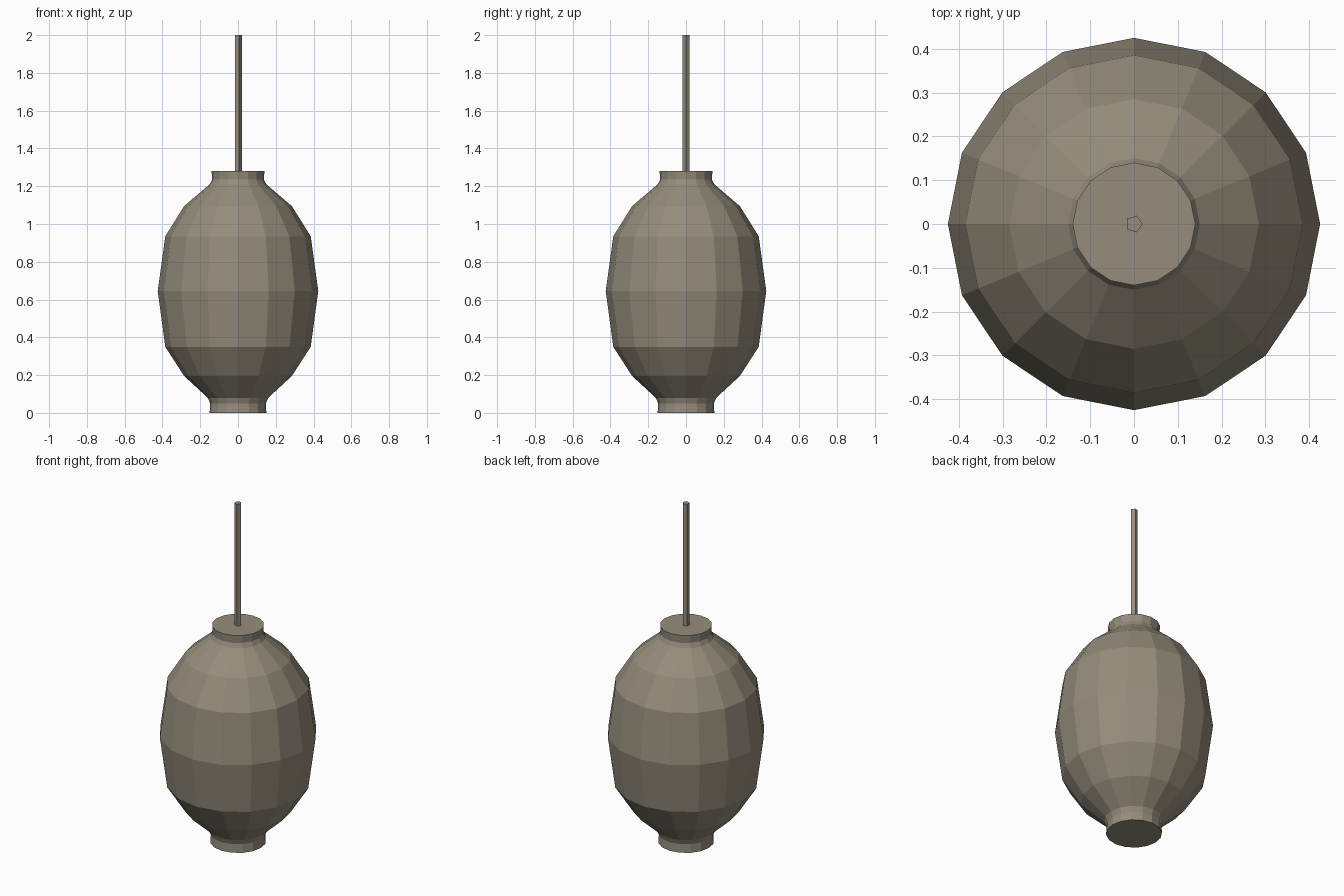
import bpy, bmesh
from math import cos, sin, tau

cube = bpy.data.objects.get("Cube")
if cube:
    bpy.data.objects.remove(cube, do_unlink=True)

mat = bpy.data.materials.new("warm_grey")
mat.use_nodes = True
colour = (0.30, 0.265, 0.20, 1)
mat.diffuse_color = colour
mat.node_tree.nodes["Principled BSDF"].inputs["Base Color"].default_value = colour


def lathe(name, profile, sides):
    """Flat-shaded closed solid from (radius, height) pairs, bottom to top."""
    bm = bmesh.new()
    rings = [[bm.verts.new((r * cos(tau * i / sides), r * sin(tau * i / sides), z))
              for i in range(sides)] for r, z in profile]
    for low, high in zip(rings, rings[1:]):
        for i in range(sides):
            j = (i + 1) % sides
            bm.faces.new((low[i], low[j], high[j], high[i]))
    bm.faces.new(rings[0][::-1])
    bm.faces.new(rings[-1])
    mesh = bpy.data.meshes.new(name)
    bm.to_mesh(mesh)
    bm.free()
    mesh.materials.append(mat)
    obj = bpy.data.objects.new(name, mesh)
    bpy.context.collection.objects.link(obj)
    return obj


# Faceted lantern shade with a collar at each end
lathe("lantern_shade", [
    (0.15, 0), (0.148, 0.05), (0.16, 0.08),
    (0.285, 0.195), (0.385, 0.35), (0.425, 0.645), (0.385, 0.935), (0.285, 1.095),
    (0.15, 1.21), (0.137, 1.235), (0.14, 1.28)], 16)

# Five-sided hanging rod
lathe("hanging_rod", [(0.02, 1.27), (0.02, 2.0)], 5)
